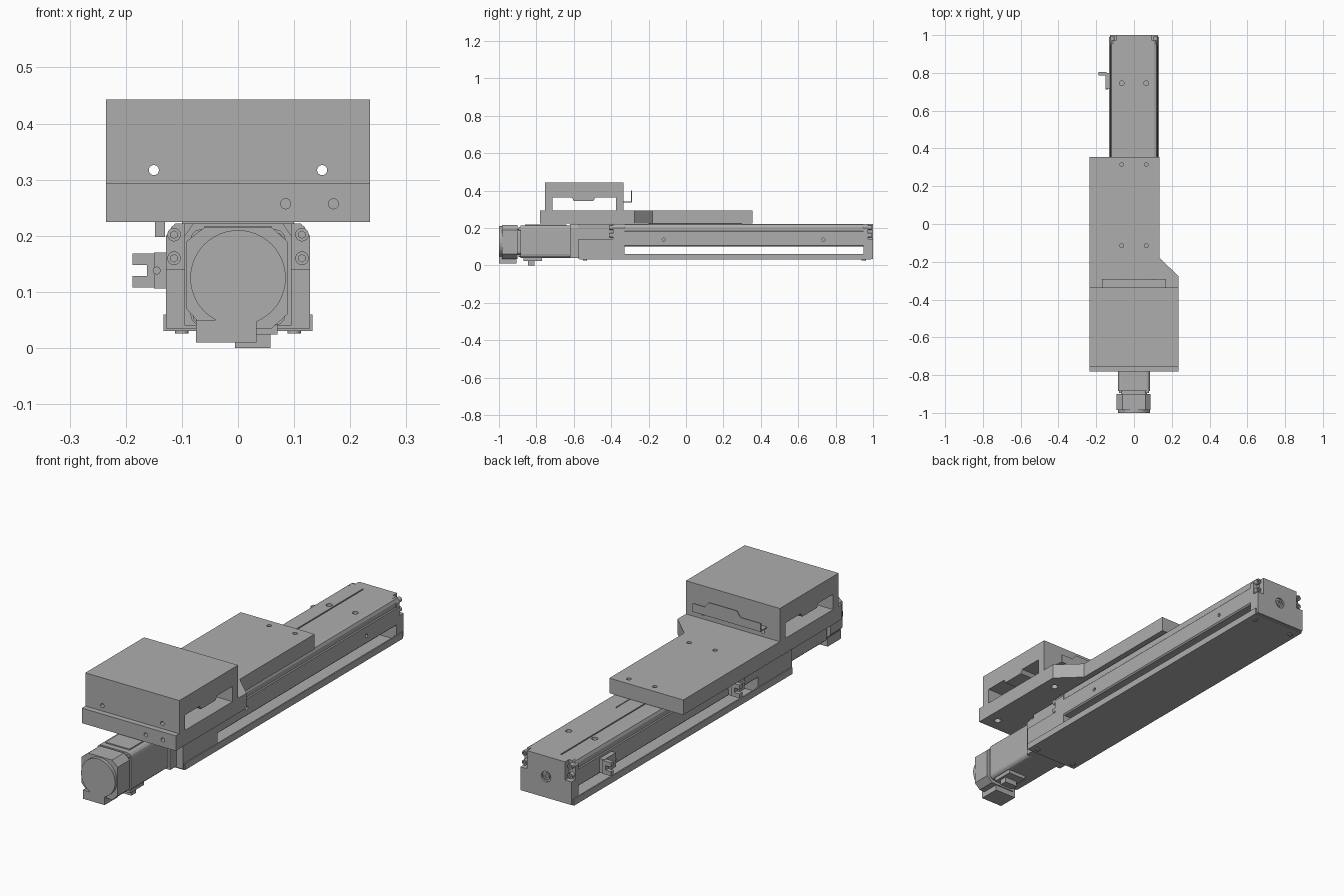
import bpy, bmesh, math
from mathutils import Vector, Matrix

if "Cube" in bpy.data.objects:
    bpy.data.objects.remove(bpy.data.objects["Cube"], do_unlink=True)

GREY = bpy.data.materials.new("plain grey")
GREY.use_nodes = True
GREY.diffuse_color = (0.42, 0.42, 0.42, 1)
GREY.node_tree.nodes["Principled BSDF"].inputs["Base Color"].default_value = GREY.diffuse_color


def finish(name, bm):
    bmesh.ops.recalc_face_normals(bm, faces=bm.faces)
    mesh = bpy.data.meshes.new(name)
    bm.to_mesh(mesh)
    bm.free()
    mesh.materials.append(GREY)
    obj = bpy.data.objects.new(name, mesh)
    bpy.context.collection.objects.link(obj)
    return obj


def box(name, x0, x1, y0, y1, z0, z1, bevel=0):
    bm = bmesh.new()
    bmesh.ops.create_cube(bm, size=1)
    for v in bm.verts:
        v.co = ((x0 + x1) / 2 + v.co.x * (x1 - x0),
                (y0 + y1) / 2 + v.co.y * (y1 - y0),
                (z0 + z1) / 2 + v.co.z * (z1 - z0))
    if bevel:  # round the edges that run lengthways
        edges = [e for e in bm.edges if abs(e.verts[0].co.y - e.verts[1].co.y) > 1e-5]
        bmesh.ops.bevel(bm, geom=edges, offset=bevel, segments=3, affect='EDGES', profile=0.5)
    return finish(name, bm)


def prism(name, points, axis, a, b):
    """Extrude a flat outline along one axis from a to b."""
    bm = bmesh.new()
    place = {'X': lambda u, v: (a, u, v), 'Y': lambda u, v: (u, a, v), 'Z': lambda u, v: (u, v, a)}[axis]
    face = bm.faces.new([bm.verts.new(place(u, v)) for u, v in points])
    out = bmesh.ops.extrude_face_region(bm, geom=[face])
    step = Vector([(b - a) * (axis == k) for k in 'XYZ'])
    bmesh.ops.translate(bm, vec=step, verts=[g for g in out['geom'] if isinstance(g, bmesh.types.BMVert)])
    return finish(name, bm)


def rod(name, centre, radius, length, axis='Y', sides=24):
    bm = bmesh.new()
    bmesh.ops.create_cone(bm, cap_ends=True, segments=sides, radius1=radius, radius2=radius, depth=length)
    turn = {'X': Matrix.Rotation(math.pi / 2, 4, 'Y'), 'Y': Matrix.Rotation(math.pi / 2, 4, 'X'),
            'Z': Matrix()}[axis]
    bm.transform(Matrix.Translation(centre) @ turn)
    for f in bm.faces:
        f.smooth = len(f.verts) == 4
    for e in bm.edges:
        e.smooth = all(f.smooth for f in e.link_faces)
    return finish(name, bm)


def cut(obj, cutters):
    for c in cutters:
        mod = obj.modifiers.new("cut", 'BOOLEAN')
        mod.operation, mod.solver, mod.object = 'DIFFERENCE', 'EXACT', c
    bpy.context.view_layer.update()
    mesh = bpy.data.meshes.new_from_object(obj.evaluated_get(bpy.context.evaluated_depsgraph_get()))
    obj.modifiers.clear()
    obj.data = mesh
    for c in cutters:
        bpy.data.objects.remove(c, do_unlink=True)


def mirrored(half):
    return half + [(-x, z) for x, z in reversed(half)]


def bolt(name, x, y, z, radius=0.012, depth=0.02):
    head = rod(name, (x, y, z), radius, depth)
    sockets = [rod("cutter", (x, y + s * depth / 2, z), radius * 0.55, 0.012, sides=6) for s in (-1, 1)]
    cut(head, sockets)


# Base channel with upturned lips
prism("base_channel", mirrored([(0.133, 0.03), (0.133, 0.06), (0.127, 0.06), (0.127, 0.038)]), 'Y', -0.57, 0.99)

# Rail cover with rounded shoulders, lengthways grooves and mounting holes
cover = prism("rail_cover", mirrored([(0.122, 0.1), (0.128, 0.106), (0.128, 0.18), (0.124, 0.184),
                                      (0.124, 0.205), (0.118, 0.217), (0.105, 0.222)]), 'Y', -0.39, 0.965)
cut(cover, [box("cutter", -0.043, -0.037, -0.3, 0.96, 0.216, 0.24),
            box("cutter", 0.034, 0.038, -0.3, 0.45, 0.216, 0.24)]
    + [rod("cutter", (x, 0.745, 0.222), 0.013, 0.03, 'Z') for x in (-0.065, 0.065)]
    + [rod("cutter", (x, y, 0.138), 0.008, 0.02, 'X') for x in (-0.128, 0.128) for y in (-0.12, 0.735)])

# Caps with stepped upper corners that hold the bolts
notched = mirrored([(0.128, 0.035), (0.128, 0.14), (0.095, 0.14), (0.095, 0.222)])
full = mirrored([(0.128, 0.035), (0.128, 0.2), (0.112, 0.222)])
prism("end_cap_inner", full, 'Y', 0.95, 0.972)
end_cap = prism("end_cap_outer", notched, 'Y', 0.972, 1.0)
cut(end_cap, [rod("cutter", (0, 1.0, 0.13), 0.024, 0.016)])
bolt("end_cap_screw", 0, 0.99, 0.13, 0.016, 0.014)
prism("drive_housing_inner", full, 'Y', -0.39, -0.33)
prism("drive_housing", notched, 'Y', -0.575, -0.39)
prism("drive_flange", mirrored([(0.095, 0.04), (0.095, 0.2), (0.08, 0.222)]), 'Y', -0.62, -0.57)
for x in (-0.114, 0.114):
    for z in (0.16, 0.202):
        bolt("end_cap_bolt", x, 0.982, z)
        bolt("housing_bolt", x, -0.4, z)
for x in (-0.1, 0.1):
    for y in (-0.54, 0.95):
        rod("base_screw", (x, y, 0.029), 0.012, 0.006, 'Z')

# Motor, rear encoder and plugs
box("motor_body", -0.085, 0.085, -0.885, -0.62, 0.04, 0.212, 0.02)
box("motor_top_plate", -0.06, 0.06, -0.86, -0.64, 0.2, 0.217)
box("motor_neck", -0.07, 0.07, -0.905, -0.88, 0.055, 0.195, 0.02)
rod("motor_encoder", (0, -0.95, 0.125), 0.085, 0.1, sides=48)
prism("encoder_shell", [(-0.092, 0.07), (-0.06, 0.035), (0.06, 0.035), (0.088, 0.06),
                        (0.088, 0.19), (0.06, 0.215), (-0.06, 0.215), (-0.092, 0.19)], 'Y', -0.985, -0.9)
box("encoder_plug", -0.075, 0.033, -1.0, -0.905, 0.01, 0.05)
box("power_plug", -0.005, 0.058, -0.845, -0.81, 0.0, 0.045)
box("power_plug_base", -0.02, 0.07, -0.87, -0.77, 0.024, 0.042)
for s in (-1, 1):
    bolt("motor_screw", 0.07 * s, -0.886, 0.125 + 0.07 * s, 0.01)

# Carriage plate, widened at the front
plate = prism("carriage_plate", [(-0.235, -0.78), (0.235, -0.78), (0.235, -0.275), (0.135, -0.18),
                                 (0.135, 0.355), (-0.235, 0.355)], 'Z', 0.225, 0.293)
cut(plate, [rod("cutter", (x, y, 0.293), 0.01, 0.05, 'Z') for x in (-0.065, 0.065) for y in (-0.115, 0.315)]
    + [rod("cutter", (x, -0.78, 0.257), 0.009, 0.06) for x in (0.085, 0.17)]
    + [rod("cutter", (0.18, y, 0.225), 0.015, 0.04, 'Z') for y in (-0.72, -0.33)])
box("carriage_slider", -0.1, 0.1, -0.2, 0.3, 0.2, 0.226)

# Tool block: a bridge with a window running through it
block = prism("tool_block", [(-0.755, 0.293), (-0.715, 0.293), (-0.715, 0.362), (-0.61, 0.362), (-0.6, 0.345),
                             (-0.495, 0.345), (-0.485, 0.362), (-0.375, 0.362), (-0.375, 0.293),
                             (-0.335, 0.293), (-0.335, 0.443), (-0.755, 0.443)], 'X', -0.235, 0.235)
cut(block, [rod("cutter", (x, -0.55, 0.317), 0.009, 0.5) for x in (-0.15, 0.15)])

# Thin stepped bracket on the back of the block
box("bracket_foot", -0.17, 0.17, -0.335, -0.29, 0.337, 0.342)
prism("bracket_upright", [(-0.17, 0.337), (0.17, 0.337), (0.17, 0.375), (0.11, 0.375), (0.09, 0.4),
                          (-0.05, 0.4), (-0.07, 0.375), (-0.17, 0.375)], 'Y', -0.295, -0.29)

# Forked position sensors and their trigger flag
for y in (-0.17, 0.75):
    box("sensor_mount", -0.15, -0.126, y - 0.035, y + 0.05, 0.106, 0.17)
    box("sensor_back", -0.162, -0.145, y + 0.035, y + 0.055, 0.108, 0.168)
    for z in (0.108, 0.148):
        box("sensor_prong", -0.188, -0.155, y + 0.035, y + 0.055, z, z + 0.02)
    rod("sensor_screw", (-0.145, y - 0.035, 0.138), 0.007, 0.006)
box("trigger_flag", -0.148, -0.13, -0.06, 0.02, 0.198, 0.226)
